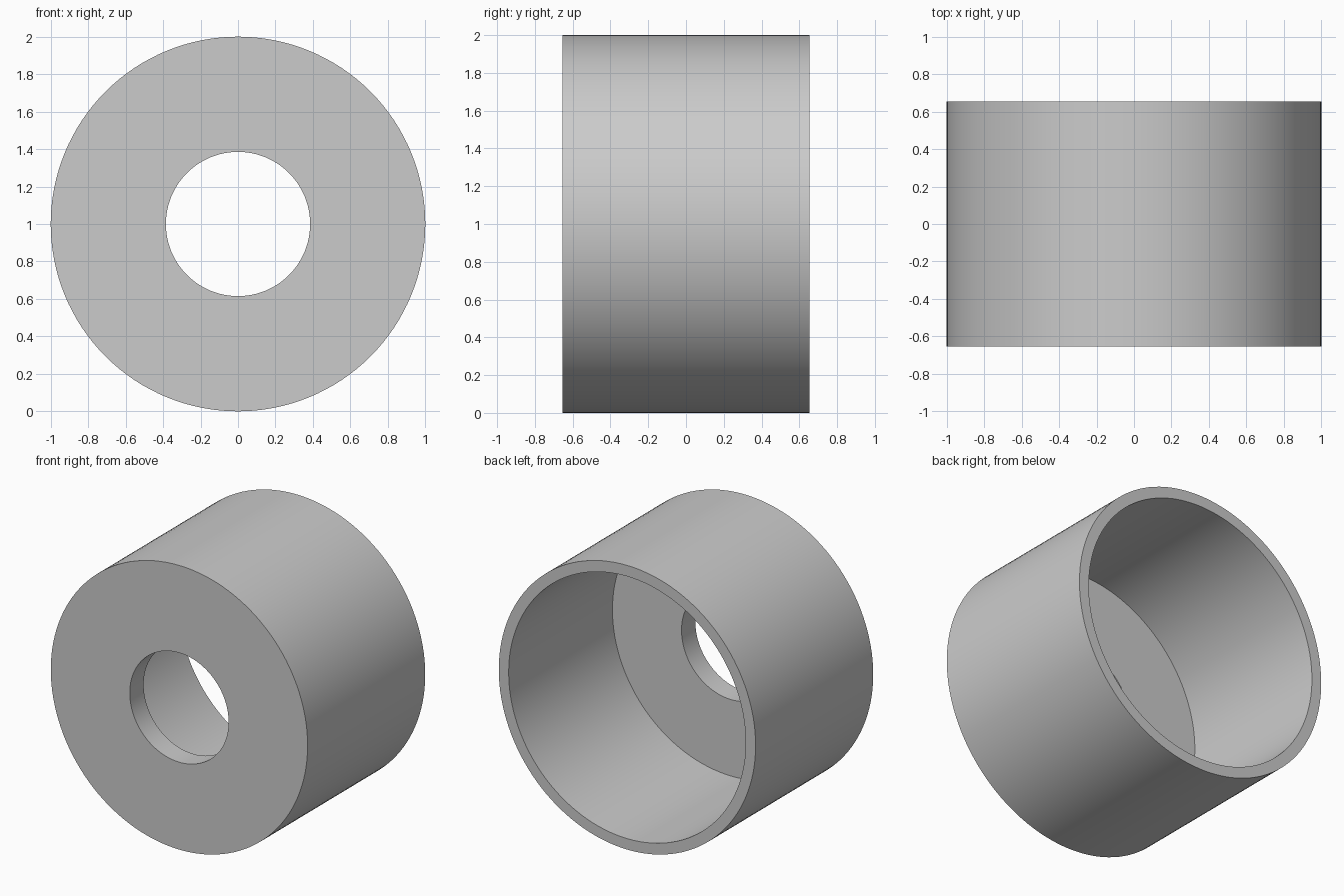
import bpy
import bmesh
from math import pi, radians
from mathutils import Matrix, Vector

cube = bpy.data.objects.get("Cube")
if cube:
    bpy.data.objects.remove(cube, do_unlink=True)

# Dimensions
OUTER, INNER, HOLE = 1.0, 0.923, 0.385
HALF_LENGTH, FLOOR = 0.654, 0.154
SEGMENTS = 128

# Plain grey finish
grey = bpy.data.materials.new("grey")
grey.use_nodes = True
colour = (0.6, 0.6, 0.6, 1)
grey.diffuse_color = colour
grey.node_tree.nodes["Principled BSDF"].inputs["Base Color"].default_value = colour

# Closed (radius, y) section: outer wall, rim, bore, floor, hole
floor_y = FLOOR - HALF_LENGTH
section = [(OUTER, -HALF_LENGTH), (OUTER, HALF_LENGTH), (INNER, HALF_LENGTH),
           (INNER, floor_y), (HOLE, floor_y), (HOLE, -HALF_LENGTH)]

# Spin the section round the y axis
bm = bmesh.new()
verts = [bm.verts.new((r, y, 0)) for r, y in section]
edges = [bm.edges.new((v, verts[i - 1])) for i, v in enumerate(verts)]
bmesh.ops.spin(bm, geom=verts + edges, cent=(0, 0, 0), axis=(0, 1, 0),
               angle=2 * pi, steps=SEGMENTS, use_merge=False)
bmesh.ops.remove_doubles(bm, verts=bm.verts, dist=0.0001)
bmesh.ops.recalc_face_normals(bm, faces=bm.faces)
bmesh.ops.transform(bm, matrix=Matrix.Translation(Vector((0, 0, OUTER))), verts=bm.verts)

mesh = bpy.data.meshes.new("flanged_sleeve")
bm.to_mesh(mesh)
bm.free()
mesh.materials.append(grey)
sleeve = bpy.data.objects.new("flanged_sleeve", mesh)
bpy.context.collection.objects.link(sleeve)

# Smooth walls, crisp rims
bpy.ops.object.select_all(action="DESELECT")
sleeve.select_set(True)
bpy.context.view_layer.objects.active = sleeve
bpy.ops.object.shade_smooth_by_angle(angle=radians(30))
